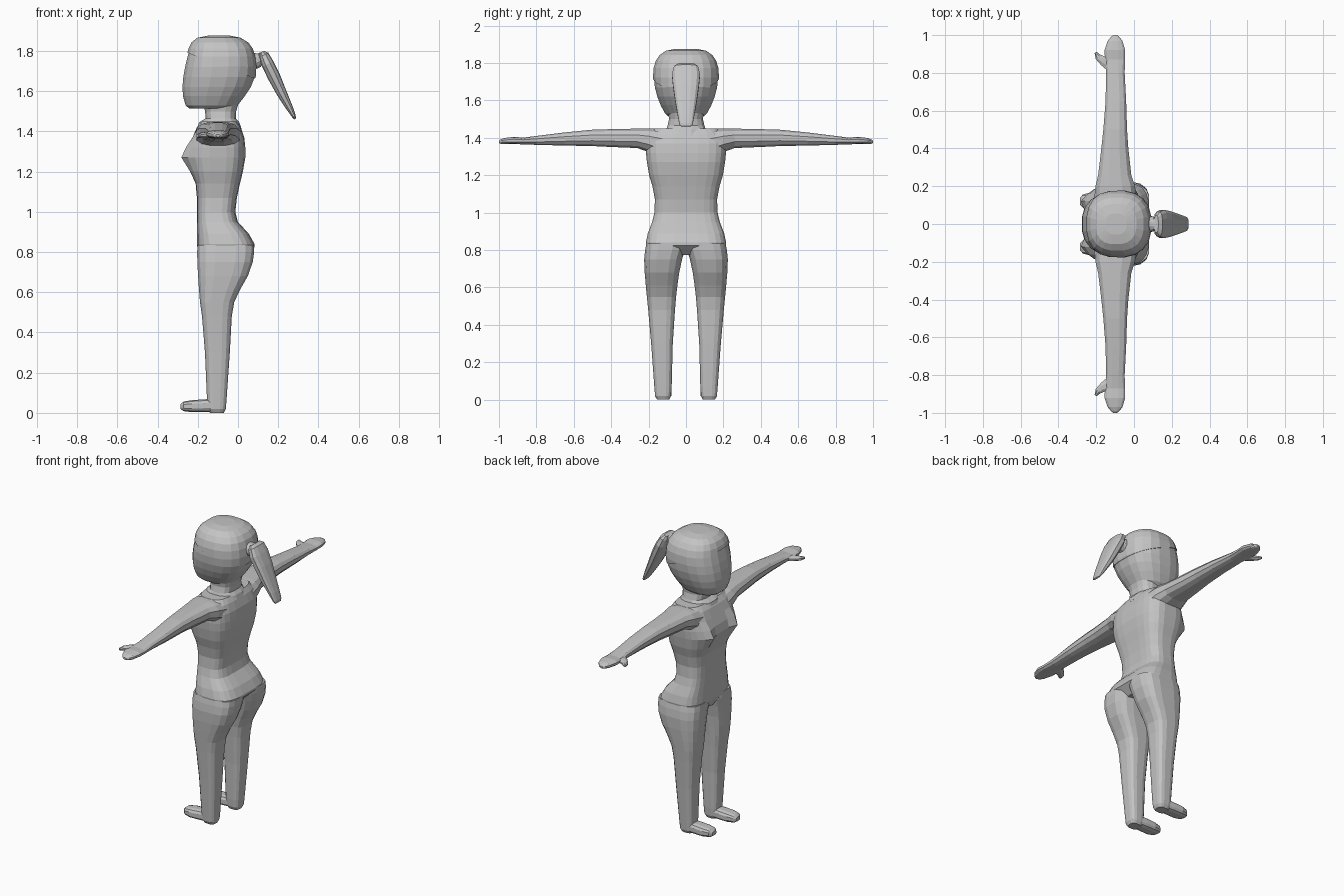
import bpy, bmesh, math
from mathutils import Vector

grey = bpy.data.materials.new("plain_grey")
grey.diffuse_color = (0.55, 0.55, 0.55, 1)


def finish(name, bm, mirror=False):
    bmesh.ops.recalc_face_normals(bm, faces=bm.faces)
    mesh = bpy.data.meshes.new(name)
    bm.to_mesh(mesh)
    bm.free()
    mesh.materials.append(grey)
    ob = bpy.data.objects.new(name, mesh)
    bpy.context.collection.objects.link(ob)
    if mirror:
        mod = ob.modifiers.new("mirror", 'MIRROR')
        mod.use_axis = (False, True, False)
        mod.use_mirror_merge = False
    return ob


def loft(rings, sides=16, power=2.5):
    """Skin rounded-box rings, each given as centre and two half-axes."""
    bm = bmesh.new()
    loops = []
    for c, u, v in rings:
        loop = []
        for i in range(sides):
            a = 2 * math.pi * (i + 0.5) / sides
            s, t = (math.copysign(abs(f) ** (2 / power), f)
                    for f in (math.cos(a), math.sin(a)))
            loop.append(bm.verts.new(Vector(c) + Vector(u) * s + Vector(v) * t))
        loops.append(loop)
    for lo, hi in zip(loops, loops[1:]):
        for i in range(sides):
            j = (i + 1) % sides
            bm.faces.new((lo[i], lo[j], hi[j], hi[i]))
    bm.faces.new(loops[0])
    bm.faces.new(loops[-1])
    return bm


def level(z, x0, x1, y0, y1):
    return (((x0 + x1) / 2, (y0 + y1) / 2, z), ((x1 - x0) / 2, 0, 0), (0, (y1 - y0) / 2, 0))


def even(z, x0, x1, h):
    return level(z, x0, x1, -h, h)


def across(y, x0, x1, z0, z1):
    return (((x0 + x1) / 2, y, (z0 + z1) / 2), ((x1 - x0) / 2, 0, 0), (0, 0, (z1 - z0) / 2))


def along(x, y0, y1, z0, z1):
    return ((x, (y0 + y1) / 2, (z0 + z1) / 2), (0, (y1 - y0) / 2, 0), (0, 0, (z1 - z0) / 2))


# Torso with a chest swelling on each side
torso = loft([even(*r) for r in (
    (0.775, -0.18, 0.03, 0.04), (0.825, -0.203, 0.083, 0.213), (0.84, -0.205, 0.083, 0.216),
    (0.89, -0.205, 0.055, 0.205), (0.95, -0.205, 0.0, 0.182), (1.0, -0.205, -0.013, 0.17),
    (1.07, -0.205, -0.005, 0.167), (1.14, -0.21, 0.01, 0.18), (1.2, -0.22, 0.025, 0.198),
    (1.27, -0.232, 0.037, 0.21), (1.32, -0.23, 0.037, 0.215), (1.37, -0.222, 0.032, 0.215),
    (1.42, -0.205, 0.015, 0.2), (1.45, -0.18, -0.005, 0.17))], 24, 3.4)
for v in torso.verts:
    if v.co.x < -0.12:
        v.co.x -= 0.056 * math.exp(-((abs(v.co.y) - 0.115) / 0.06) ** 2
                                   - ((v.co.z - 1.27) / 0.075) ** 2)
finish("torso", torso)

# Legs
finish("leg", loft([level(*r) for r in (
    (0.0, -0.14, -0.07, 0.09, 0.155), (0.02, -0.152, -0.06, 0.08, 0.166),
    (0.07, -0.155, -0.056, 0.076, 0.17), (0.3, -0.165, -0.04, 0.07, 0.187),
    (0.48, -0.18, -0.03, 0.058, 0.203), (0.55, -0.19, -0.018, 0.052, 0.21),
    (0.61, -0.195, 0.01, 0.045, 0.216), (0.68, -0.2, 0.05, 0.035, 0.222),
    (0.75, -0.204, 0.075, 0.02, 0.225), (0.8, -0.205, 0.082, 0.005, 0.22),
    (0.835, -0.203, 0.082, 0.002, 0.213))], 16, 3.2), True)

# Shoes
finish("shoe", loft([along(*r) for r in (
    (-0.285, 0.1, 0.14, 0.018, 0.045), (-0.27, 0.085, 0.158, 0.008, 0.057),
    (-0.23, 0.077, 0.168, 0.003, 0.064), (-0.17, 0.078, 0.166, 0.003, 0.068),
    (-0.12, 0.082, 0.162, 0.003, 0.072))], 12, 2.8), True)

# Arms running into flat hands
finish("arm", loft([across(*r) for r in (
    (0.12, -0.215, 0.02, 1.28, 1.45), (0.2, -0.207, 0.008, 1.322, 1.452),
    (0.26, -0.192, -0.012, 1.344, 1.451), (0.4, -0.175, -0.028, 1.35, 1.448),
    (0.5, -0.164, -0.035, 1.355, 1.445), (0.65, -0.152, -0.04, 1.358, 1.43),
    (0.8, -0.149, -0.048, 1.362, 1.411), (0.87, -0.155, -0.046, 1.365, 1.402),
    (0.92, -0.158, -0.045, 1.366, 1.406), (0.97, -0.14, -0.06, 1.366, 1.4),
    (0.99, -0.123, -0.077, 1.368, 1.393), (1.0, -0.11, -0.09, 1.373, 1.386))], 12, 2.5), True)

# Thumbs
finish("thumb", loft([
    ((-0.125, 0.85, 1.383), (0.028, 0.032, 0), (0, 0, 0.015)),
    ((-0.165, 0.862, 1.382), (-0.008, 0.028, 0), (0, 0, 0.015)),
    ((-0.188, 0.882, 1.38), (0.013, -0.012, 0), (0, 0, 0.013)),
    ((-0.203, 0.908, 1.378), (0.006, -0.003, 0), (0, 0, 0.007))][:1] + [
    ((-0.165, 0.865, 1.382), (0.012, 0.024, 0), (0, 0, 0.015)),
    ((-0.19, 0.885, 1.38), (0.014, 0.012, 0), (0, 0, 0.013)),
    ((-0.203, 0.908, 1.378), (0.006, 0.003, 0), (0, 0, 0.007))], 8, 2), True)

# Neck spreading into the neckline
finish("neck", loft([even(*r) for r in (
    (1.41, -0.208, 0.02, 0.105), (1.445, -0.195, 0.008, 0.108), (1.465, -0.162, -0.01, 0.1),
    (1.5, -0.165, -0.008, 0.092), (1.56, -0.18, 0.01, 0.1))], 16, 2.6))

# Head
HEAD = [even(*r) for r in (
    (1.515, -0.245, -0.02, 0.095), (1.53, -0.262, 0.0, 0.113), (1.575, -0.275, 0.035, 0.137),
    (1.62, -0.278, 0.065, 0.155), (1.67, -0.274, 0.085, 0.168), (1.72, -0.265, 0.088, 0.173),
    (1.77, -0.253, 0.082, 0.17), (1.81, -0.243, 0.07, 0.158), (1.84, -0.228, 0.048, 0.138),
    (1.863, -0.2, 0.01, 0.105), (1.873, -0.15, -0.04, 0.055))]
finish("head", loft(HEAD, 20, 2.5))

# Hair cap cut from a slightly larger head along a sloping hairline
cap = loft(HEAD, 20, 2.5)
for v in cap.verts:
    v.co.x = (v.co.x + 0.09) * 1.03 - 0.09
    v.co.y *= 1.03
    v.co.z += 0.003
bmesh.ops.bisect_plane(cap, geom=cap.verts[:] + cap.edges[:] + cap.faces[:], dist=1e-5,
                       plane_co=(-0.25, 0, 1.79), plane_no=(0.38, 0, 1), clear_inner=True)
bmesh.ops.holes_fill(cap, edges=[e for e in cap.edges if e.is_boundary], sides=0)
finish("hair_cap", cap)


def tail_ring(x, z, thick, wide):
    return ((x, 0, z), (thick * 0.9, 0, thick * 0.44), (0, wide, 0))


# Ponytail and its tie
finish("hair_tie", loft([
    ((0.06, 0, 1.74), (-0.018, 0, 0.036), (0, 0.045, 0)),
    ((0.095, 0, 1.755), (-0.018, 0, 0.036), (0, 0.042, 0)),
    ((0.11, 0, 1.763), (-0.013, 0, 0.026), (0, 0.035, 0)),
    ((0.135, 0, 1.775), (-0.011, 0, 0.022), (0, 0.05, 0))], 12, 2.2))
finish("ponytail", loft([tail_ring(*r) for r in (
    (0.118, 1.795, 0.012, 0.045), (0.128, 1.78, 0.026, 0.066), (0.148, 1.735, 0.032, 0.077),
    (0.18, 1.67, 0.032, 0.07), (0.218, 1.59, 0.026, 0.058), (0.255, 1.52, 0.018, 0.045),
    (0.278, 1.475, 0.01, 0.037), (0.284, 1.462, 0.005, 0.028))], 12, 2.8))
